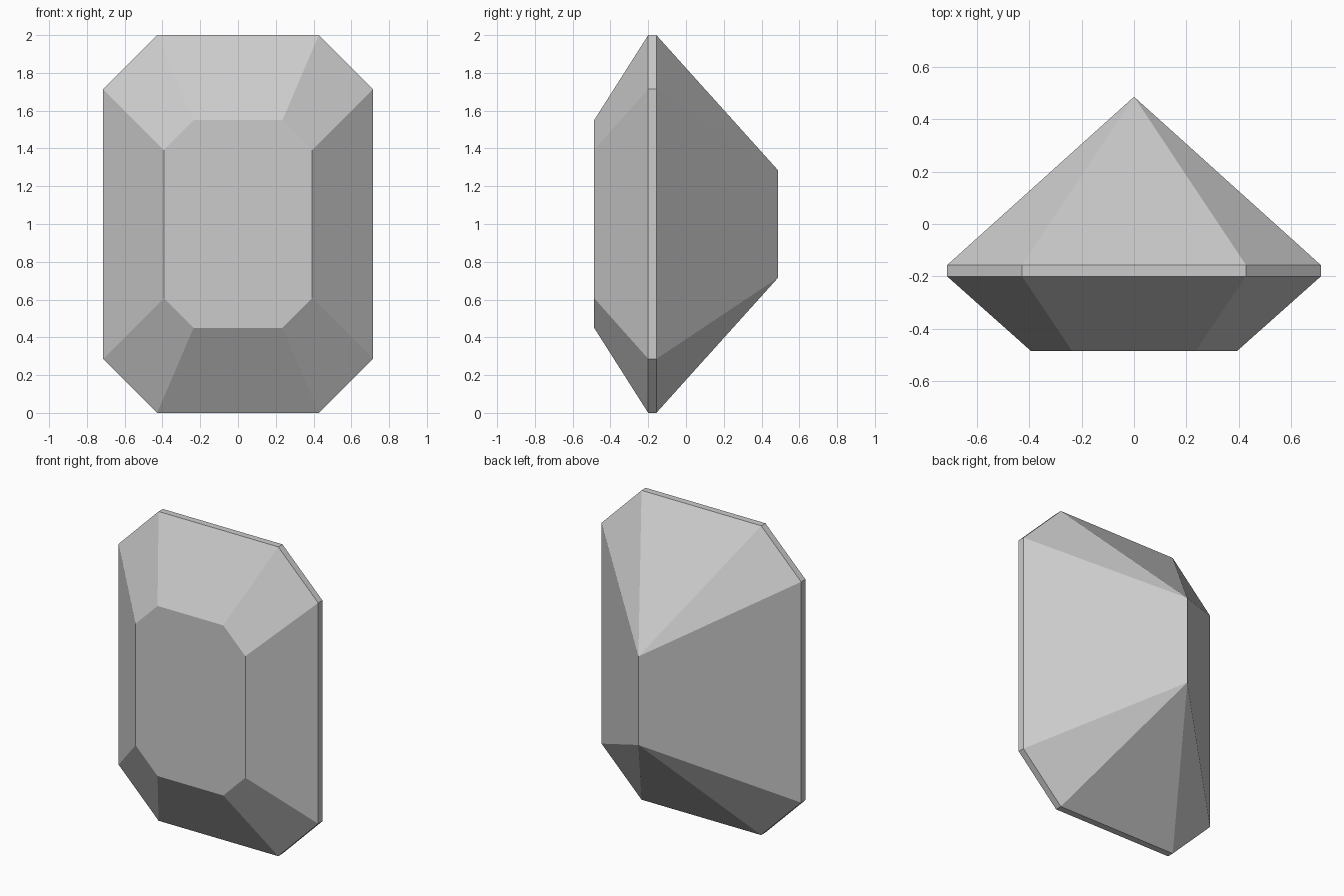
import bpy
import bmesh

if "Cube" in bpy.data.objects:
    bpy.data.objects.remove(bpy.data.objects["Cube"])

# Girdle outline (x, z about the centre): a rectangle with cut corners
W, H, CUT = 0.714, 1.0, 0.286
outline = [(W, H - CUT), (W - CUT, H), (CUT - W, H), (-W, H - CUT),
           (-W, CUT - H), (CUT - W, -H), (W - CUT, -H), (W, CUT - H)]

bm = bmesh.new()


def ring(y, scale):
    return [bm.verts.new((x * scale, y, 1 + z * scale)) for x, z in outline]


# Table, crown edge and girdle rings, front to back
table = ring(-0.486, 0.55)
girdle_front = ring(-0.2, 1)
girdle_back = ring(-0.157, 1)

# Keel ridge: each girdle corner runs to the upper or lower keel end
top = bm.verts.new((0, 0.486, 1.286))
bottom = bm.verts.new((0, 0.486, 0.714))
keel = [top if z > 0 else bottom for x, z in outline]

# Facets between neighbouring rings (triangles where keel points coincide)
bm.faces.new(table)
rings = [table, girdle_front, girdle_back, keel]
for a, b in zip(rings, rings[1:]):
    for i in range(8):
        j = (i + 1) % 8
        bm.faces.new(dict.fromkeys((a[i], a[j], b[j], b[i])))

bmesh.ops.recalc_face_normals(bm, faces=bm.faces)
mesh = bpy.data.meshes.new("cut_gem")
bm.to_mesh(mesh)
bm.free()
gem = bpy.data.objects.new("cut_gem", mesh)
bpy.context.collection.objects.link(gem)
